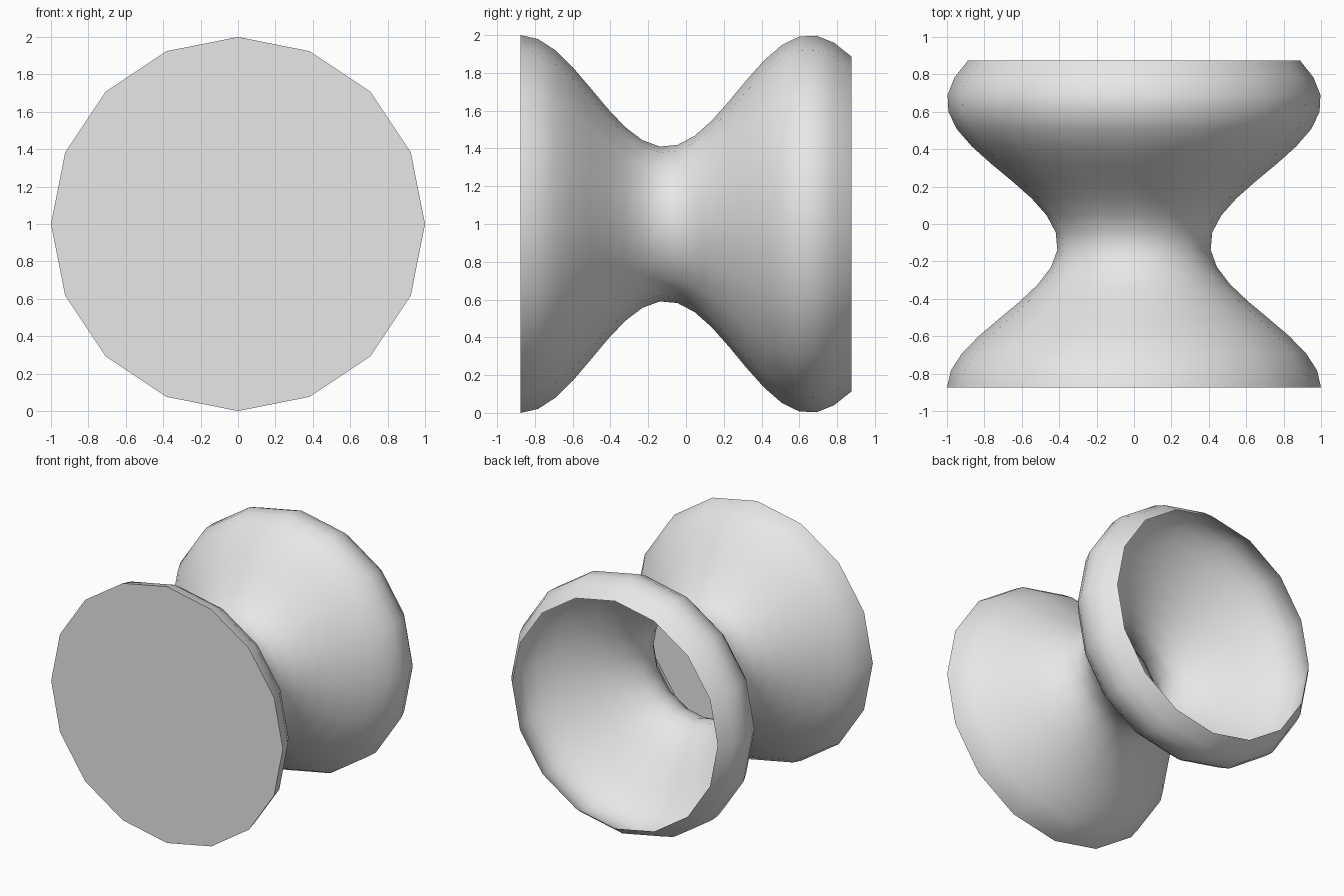
import bpy
import bmesh
import math

SIDES = 16
RINGS = 20
LENGTH = 1.75

cube = bpy.data.objects.get("Cube")
if cube:
    bpy.data.objects.remove(cube, do_unlink=True)

# Plain grey surface
grey = bpy.data.materials.new("light_grey")
grey.use_nodes = True
color = (0.8, 0.8, 0.8, 1.0)
grey.diffuse_color = color
grey.node_tree.nodes["Principled BSDF"].inputs["Base Color"].default_value = color


def radius(y):
    """Cosine wave: wide at the front, narrow waist, wide near the back."""
    return 0.704 + 0.296 * math.cos(math.tau * (y + LENGTH / 2) / 1.53)


# Waisted tube swept along y, open at the back
bm = bmesh.new()
rings = []
for i in range(RINGS):
    y = LENGTH * (i / (RINGS - 1) - 0.5)
    r = radius(y)
    angles = [math.tau * k / SIDES for k in range(SIDES)]
    rings.append([bm.verts.new((r * math.cos(a), y, 1 + r * math.sin(a))) for a in angles])

for front, back in zip(rings, rings[1:]):
    for k in range(SIDES):
        n = (k + 1) % SIDES
        bm.faces.new((front[k], front[n], back[n], back[k]))

# Flat front cap
bm.faces.new(list(reversed(rings[0])))
bm.normal_update()
cap = bm.faces[:][-1]
if cap.normal.y > 0:
    for face in bm.faces:
        face.normal_flip()

mesh = bpy.data.meshes.new("waisted_tube")
bm.to_mesh(mesh)
bm.free()
mesh.materials.append(grey)
tube = bpy.data.objects.new("waisted_tube", mesh)
bpy.context.collection.objects.link(tube)

# Smooth sides with a crisp cap edge
bpy.ops.object.select_all(action="DESELECT")
tube.select_set(True)
bpy.context.view_layer.objects.active = tube
bpy.ops.object.shade_smooth_by_angle(angle=math.radians(30))
